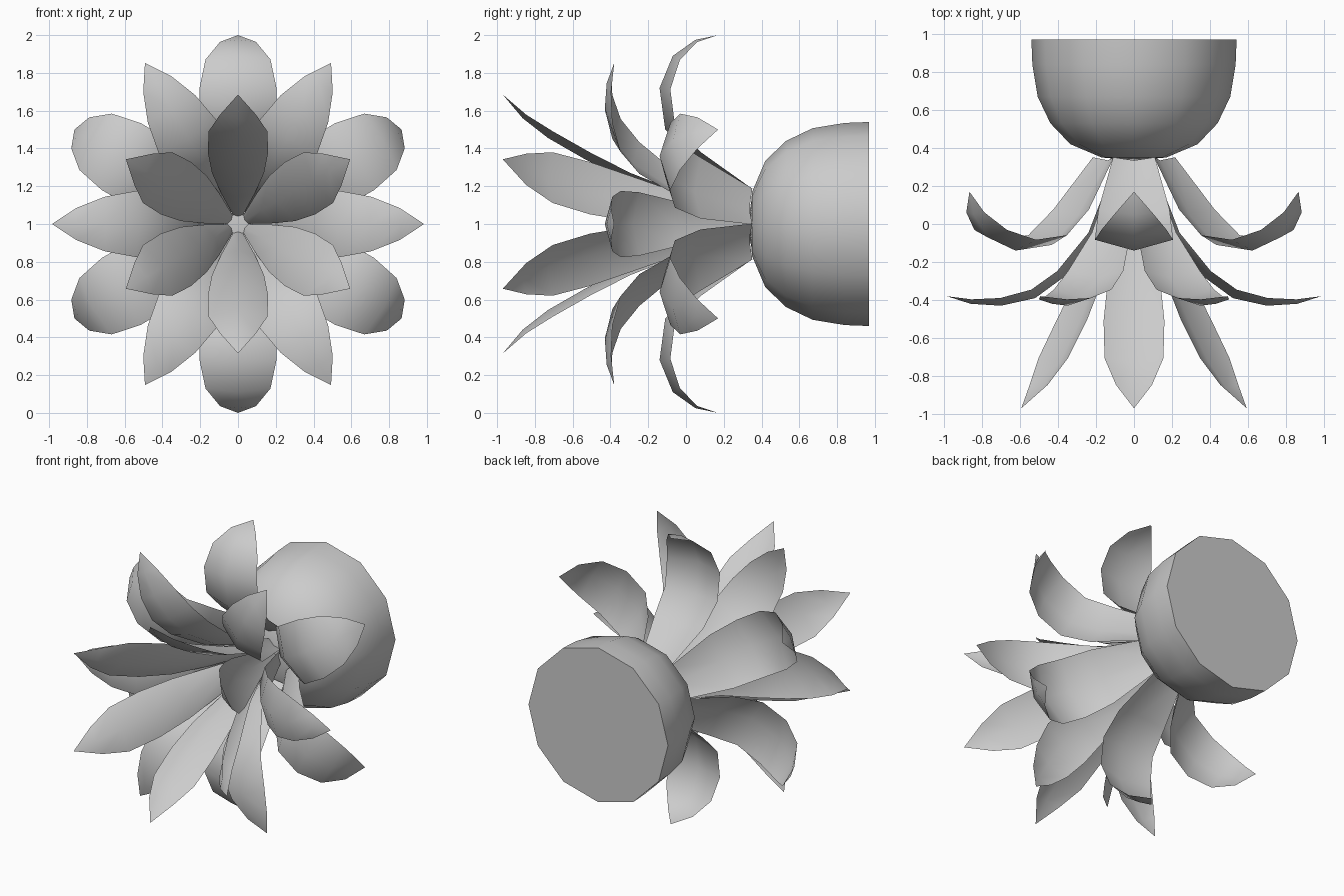
import bpy, bmesh
from math import sin, cos, pi, hypot, radians

if "Cube" in bpy.data.objects:
    bpy.data.objects.remove(bpy.data.objects["Cube"])

CZ = 1.0  # height of the flower axis, which runs along y


def finish(name, bm, angle):
    me = bpy.data.meshes.new(name)
    bm.to_mesh(me)
    bm.free()
    ob = bpy.data.objects.new(name, me)
    bpy.context.collection.objects.link(ob)
    bpy.ops.object.select_all(action='DESELECT')
    ob.select_set(True)
    bpy.context.view_layer.objects.active = ob
    bpy.ops.object.shade_smooth_by_angle(angle=radians(angle))
    return ob


def petal(name, rows, turn):
    """rows: (radius, y, half width) along the keel; the side edges fold back."""
    bm = bmesh.new()

    def vert(r, y, s):
        return bm.verts.new((r * cos(turn) - s * sin(turn), y,
                             CZ + r * sin(turn) + s * cos(turn)))

    strips = []
    for i, (r, y, w) in enumerate(rows):
        a, b = rows[max(i - 1, 0)], rows[min(i + 1, len(rows) - 1)]
        dr, dy = b[0] - a[0], b[1] - a[1]
        n = hypot(dr, dy)
        fold = 0.28 * w
        er, ey = r + max(-0.4, -dy / n) * fold, y + dr / n * fold
        mid = vert(r, y, 0)
        strips.append([vert(er, ey, -w), mid, vert(er, ey, w)] if w else [mid] * 3)
    for p, q in zip(strips, strips[1:]):
        for k in (0, 1):
            quad = list(dict.fromkeys((p[k], p[k + 1], q[k + 1], q[k])))
            bm.faces.new(quad)
    finish(name, bm, 60)


# Three rings of six petals
outer = [(0.16, 0.335, 0.11), (0.34, 0.045, 0.187), (0.5, -0.11, 0.203),
         (0.72, -0.14, 0.205), (0.89, -0.07, 0.172), (0.975, 0.05, 0.095),
         (1.0, 0.17, 0)]
middle = [(0.075, 0.34, 0.05), (0.21, -0.06, 0.118), (0.37, -0.28, 0.168),
          (0.52, -0.39, 0.175), (0.7, -0.43, 0.145), (0.86, -0.42, 0.085),
          (0.985, -0.38, 0)]
inner = [(0.04, 0.345, 0.026), (0.14, -0.03, 0.09), (0.235, -0.31, 0.138),
         (0.34, -0.53, 0.16), (0.455, -0.73, 0.155), (0.56, -0.865, 0.095),
         (0.685, -0.97, 0)]
for ring, rows, start in (("outer", outer, pi / 6), ("middle", middle, 0),
                          ("inner", inner, pi / 6)):
    for k in range(6):
        petal(f"{ring}_petal_{k + 1}", rows, start + k * pi / 3)

# Half-round base behind the petals, closed at the back
profile = [(0.17, 0.35), (0.335, 0.42), (0.44, 0.53), (0.507, 0.67),
           (0.535, 0.84), (0.54, 0.97)]
N = 12
bm = bmesh.new()
rings = [[bm.verts.new((r * cos(2 * pi * i / N), y, CZ + r * sin(2 * pi * i / N)))
          for i in range(N)] for r, y in profile]
for p, q in zip(rings, rings[1:]):
    for i in range(N):
        j = (i + 1) % N
        bm.faces.new((p[i], p[j], q[j], q[i]))
pole = bm.verts.new((0, 0.335, CZ))
for i in range(N):
    bm.faces.new((pole, rings[0][i], rings[0][(i + 1) % N]))
bm.faces.new(rings[-1])
bmesh.ops.recalc_face_normals(bm, faces=bm.faces)
finish("flower_base", bm, 50)
